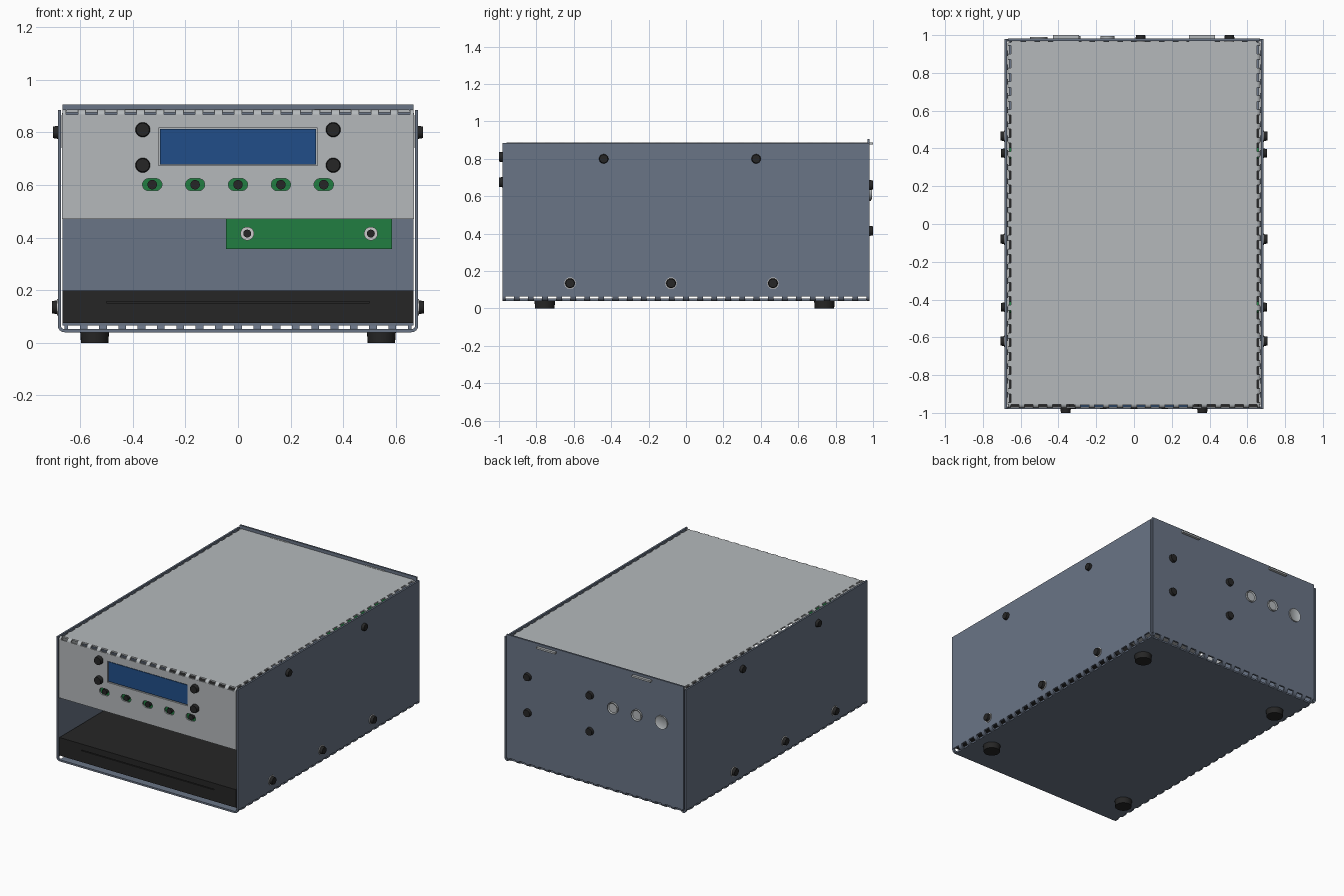
import bpy, bmesh, math
from mathutils import Vector

if "Cube" in bpy.data.objects:
    bpy.data.objects.remove(bpy.data.objects["Cube"], do_unlink=True)


def material(name, r, g, b):
    m = bpy.data.materials.new(name)
    m.use_nodes = True
    m.diffuse_color = (r, g, b, 1)
    m.node_tree.nodes["Principled BSDF"].inputs["Base Color"].default_value = (r, g, b, 1)
    return m


SLATE = material("slate paint", .143, .176, .237)
GREY = material("light grey paint", .46, .485, .5)
BLACK = material("black", .019, .019, .019)
BLUE = material("display blue", .015, .076, .25)
GREEN = material("board green", .015, .205, .053)
STEEL = material("steel", .6, .6, .6)
X, Y, Z = Vector((1, 0, 0)), Vector((0, 1, 0)), Vector((0, 0, 1))


def finish(name, bm, mat, smooth=False):
    bmesh.ops.recalc_face_normals(bm, faces=bm.faces)
    me = bpy.data.meshes.new(name)
    bm.to_mesh(me)
    bm.free()
    ob = bpy.data.objects.new(name, me)
    bpy.context.collection.objects.link(ob)
    me.materials.append(mat)
    if smooth:
        bpy.ops.object.select_all(action='DESELECT')
        ob.select_set(True)
        bpy.context.view_layer.objects.active = ob
        bpy.ops.object.shade_smooth_by_angle(angle=math.radians(35))
    return ob


def box(name, mat, x, y, z):
    """Box from (low, high) ranges on each axis."""
    bm = bmesh.new()
    bmesh.ops.create_cube(bm, size=1)
    for v in bm.verts:
        v.co = [a + (b - a) * (c + .5) for c, (a, b) in zip(v.co, (x, y, z))]
    return finish(name, bm, mat)


def cylinder(name, mat, base, axis, r, depth, r_top=None, recess=0):
    """Cylinder from its base centre outward along an axis."""
    bm = bmesh.new()
    bmesh.ops.create_cone(bm, cap_ends=True, segments=24, radius1=r,
                          radius2=r_top or r, depth=depth)
    if recess:
        top = max(bm.faces, key=lambda f: f.calc_center_median().z)
        bmesh.ops.inset_region(bm, faces=[top], thickness=r * .2)
        bmesh.ops.translate(bm, verts=top.verts, vec=(0, 0, -recess))
    turn = Z.rotation_difference(axis).to_matrix()
    for v in bm.verts:
        v.co = Vector(base) + turn @ (v.co + Z * depth / 2)
    return finish(name, bm, mat, True)


def slotted_bend(name, mat, centre, a, b, axis, half, r, t=.012, count=18):
    """Quarter-round sheet bend from direction a to b, broken up by slots."""
    bm = bmesh.new()
    pitch = 2 * half / count
    angles = [math.pi / 2 * k / 4 for k in range(5)]
    ring = [(r, q) for q in angles] + [(r - t, q) for q in reversed(angles)]
    pts = [Vector(centre) + (a * math.cos(q) + b * math.sin(q)) * d for d, q in ring]
    for i in range(count + 1):
        mid = -half + i * pitch
        lo, hi = max(-half, mid - .2 * pitch), min(half, mid + .2 * pitch)
        face = bm.faces.new([bm.verts.new(p + axis * lo) for p in pts])
        moved = bmesh.ops.extrude_face_region(bm, geom=[face])["geom"]
        bmesh.ops.translate(bm, verts=[v for v in moved if isinstance(v, bmesh.types.BMVert)],
                            vec=axis * (hi - lo))
    return finish(name, bm, mat, True)


def cut(ob, cutter):
    mod = ob.modifiers.new("cut", 'BOOLEAN')
    mod.object = cutter
    mod.solver = 'EXACT'
    bpy.context.view_layer.objects.active = ob
    bpy.ops.object.modifier_apply(modifier=mod.name)
    bpy.data.objects.remove(cutter, do_unlink=True)


def stadium(name, x, z, w, h, y0, y1):
    """Rounded slot prism running along y."""
    bm = bmesh.new()
    pts = []
    for k in range(16):
        q = 2 * math.pi * (k + .5) / 16
        pts.append((x + math.copysign(w - h, math.cos(q)) + h * math.cos(q), y0, z + h * math.sin(q)))
    face = bm.faces.new([bm.verts.new(p) for p in pts])
    moved = bmesh.ops.extrude_face_region(bm, geom=[face])["geom"]
    bmesh.ops.translate(bm, verts=[v for v in moved if isinstance(v, bmesh.types.BMVert)],
                        vec=(0, y1 - y0, 0))
    return finish(name, bm, GREY)


# Base tray: floor, two sides and a back, joined by slotted bends
BEND = .025
box("floor", SLATE, (-.66, .66), (-.98, .957), (.04, .052))
box("back_panel", SLATE, (-.667, .667), (.97, .982), (.065, .905))
slotted_bend("back_bend", SLATE, (0, .957, .065), Y, -Z, X, .66, BEND)
for s, side in ((-1, "right"), (1, "left")):
    box(side + "_panel", SLATE, sorted((s * .673, s * .685)), (-.98, .98), (.065, .885))
    slotted_bend(side + "_floor_bend", SLATE, (s * .66, 0, .065), X * s, -Z, Y, .98, BEND, count=26)

# Lid: top, side flanges and front panel
box("lid_top", GREY, (-.65, .65), (-.955, .965), (.876, .886))
slotted_bend("lid_front_bend", GREY, (0, -.955, .866), -Y, Z, X, .668, .02, .01)
front = box("front_panel", GREY, (-.669, .669), (-.975, -.965), (.47, .868))
for s, side in ((-1, "right"), (1, "left")):
    slotted_bend(side + "_lid_bend", GREY, (s * .65, 0, .866), X * s, Z, Y, .96, .02, .01, count=26)
    box(side + "_lid_flange", GREY, sorted((s * .66, s * .67)), (-.955, .96), (.74, .866))
    # tabs of the lid passing through the back panel
    box(side + "_rear_tab", GREY, sorted((s * .29, s * .43)), (.96, 1), (.876, .888))

# Front panel openings, display and buttons
cut(front, box("window_cutter", GREY, (-.302, .302), (-1, -.9), (.673, .817)))
box("display", BLUE, (-.297, .297), (-.97, -.955), (.678, .812))
box("display_rim", GREY, (-.32, .32), (-.962, -.955), (.66, .83))
box("display_board", GREEN, (-.42, .42), (-.955, -.945), (.55, .85))
for i in range(5):
    x = -.326 + i * .163
    cut(front, stadium("slot_cutter", x, .601, .037, .023, -1, -.9))
    cylinder(f"button_{i + 1}", BLACK, (x, -.95, .601), -Y, .018, .026)
for s in (-1, 1):
    for z in (.675, .81):
        cylinder("front_bolt", BLACK, (s * .362, -.975, z), -Y, .028, .025, .025)

# Drive unit with a thin media slot
drive = box("drive_unit", BLACK, (-.667, .667), (-.972, .6), (.075, .198))
cut(drive, box("groove_cutter", BLACK, (-.5, .5), (-1, -.96), (.152, .157)))

# Rear circuit board with its bolts and standoffs
box("rear_board", GREEN, (-.045, .585), (.925, .935), (.357, .72))
for x in (.035, .505):
    for z in (.415, .66):
        cylinder("board_spacer", STEEL, (x, .935, z), Y, .025, .036)
        cylinder("board_nut", STEEL, (x, .925, z), -Y, .026, .015)
        cylinder("board_bolt_end", BLACK, (x, .91, z), -Y, .015, .006)
        cylinder("rear_bolt", BLACK, (x, .982, z), Y, .027, .018, .024)

# Rear sockets
for x, r, d in ((-.14, .038, .012), (-.32, .038, .012), (-.505, .046, .008)):
    cylinder("rear_socket", GREY, (x, .982, .62), Y, r, d, recess=.006)

# Side bolts, the lower ones on steel washers
for s in (-1, 1):
    for y in (-.44, .375):
        cylinder("lid_bolt", BLACK, (s * .685, y, .8), X * s, .025, .018, .022)
        cylinder("lid_bolt_nut", GREEN, (s * .66, y, .8), -X * s, .03, .02)
    for y in (-.62, -.08, .465):
        cylinder("side_washer", STEEL, (s * .685, y, .135), X * s, .031, .004)
        cylinder("side_bolt", BLACK, (s * .689, y, .135), X * s, .026, .019, .023)

# Feet
for x in (-.545, .545):
    for y in (-.755, .74):
        cylinder("foot", BLACK, (x, y, .042), -Z, .055, .042, .052)
